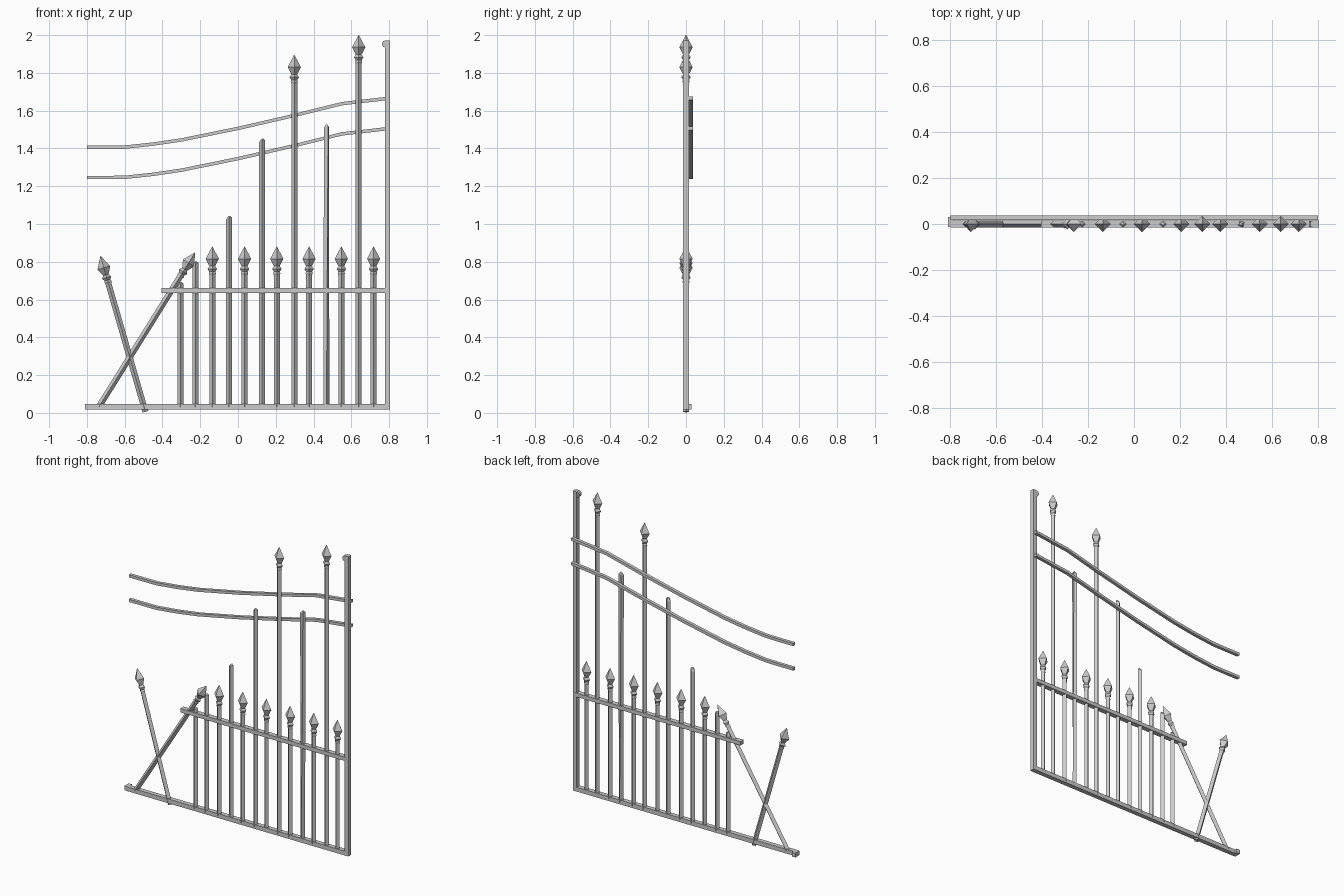
import bpy, bmesh
from math import cos, sin, pi, atan2, hypot, radians
from mathutils import Matrix, Vector

if "Cube" in bpy.data.objects:
    bpy.data.objects.remove(bpy.data.objects["Cube"])


def finish(name, bm, matrix=Matrix()):
    bm.transform(matrix)
    bmesh.ops.recalc_face_normals(bm, faces=bm.faces)
    mesh = bpy.data.meshes.new(name)
    bm.to_mesh(mesh)
    bm.free()
    ob = bpy.data.objects.new(name, mesh)
    bpy.context.collection.objects.link(ob)
    return ob


def loft(name, rings, matrix=Matrix()):
    """Skin a list of closed rings and cap both ends."""
    bm = bmesh.new()
    vs = [[bm.verts.new(p) for p in r] for r in rings]
    n = len(vs[0])
    for a, b in zip(vs, vs[1:]):
        for i in range(n):
            bm.faces.new((a[i], a[(i + 1) % n], b[(i + 1) % n], b[i]))
    bm.faces.new(vs[0])
    bm.faces.new(vs[-1])
    return finish(name, bm, matrix)


def box(name, x0, x1, y0, y1, z0, z1):
    return loft(name, [[(x, y0, z0), (x, y1, z0), (x, y1, z1), (x, y0, z1)]
                       for x in (x0, x1)])


def diamond(r, z, turn=0.0, slant=0.0):
    pts = []
    for i in range(4):
        a = turn + i * pi / 2
        pts.append((r * cos(a), r * sin(a), z + slant * cos(a + 0.6)))
    return pts


# Spear: diamond shaft, collar bead and pointed head, from base to tip (x, z)
HEAD = [(0.016, -0.150), (0.019, -0.142), (0.016, -0.132), (0.025, -0.118),
        (0.015, -0.103), (0.018, -0.098), (0.035, -0.064), (0.001, 0.0)]


def spear(name, base, tip):
    dx, dz = tip[0] - base[0], tip[1] - base[1]
    length = hypot(dx, dz)
    rings = [diamond(0.016, 0)] + [diamond(r, length + z) for r, z in HEAD]
    m = (Matrix.Translation(Vector((base[0], 0, base[1])))
         @ Matrix.Rotation(atan2(dx, dz), 4, 'Y'))
    return loft(name, rings, m)


def broken_bar(name, x, top, turn=0.0):
    return loft(name, [diamond(0.016, 0.03), diamond(0.016, top - 0.012, turn, 0.008),
                       diamond(0.006, top, turn, 0.004)],
                Matrix.Translation((x, 0, 0)))


# Frame: hinge post, straight rails and latch end
box("hinge_post", 0.778, 0.806, -0.015, 0.015, 0.018, 1.972)
box("bottom_rail", -0.80, 0.79, -0.015, 0.015, 0.018, 0.046)
box("middle_rail", -0.405, 0.79, -0.016, 0.016, 0.635, 0.660)
box("latch_end", -0.81, -0.785, -0.012, 0.030, 0.018, 0.046)

# Small curl at the head of the post
bm = bmesh.new()
bmesh.ops.create_cone(bm, cap_ends=True, segments=10, radius1=0.018, radius2=0.018, depth=0.026)
finish("post_curl", bm, Matrix.Translation((0.779, 0, 1.953)) @ Matrix.Rotation(pi / 2, 4, 'X'))

# Sweeping rails on the back
PATH = [(-0.80, 1.406), (-0.70, 1.406), (-0.60, 1.407), (-0.45, 1.423), (-0.30, 1.445), (0.0, 1.506),
        (0.30, 1.575), (0.55, 1.637), (0.802, 1.666)]
for name, drop in (("upper_curved_rail", 0.0), ("lower_curved_rail", 0.16)):
    loft(name, [[(x, 0.017, z - drop - 0.009), (x, 0.038, z - drop - 0.009),
                 (x, 0.038, z - drop + 0.009), (x, 0.017, z - drop + 0.009)] for x, z in PATH])

# Upright short spears
for i in range(6):
    x = -0.136 + 0.1708 * i
    spear("short_spear", (x, 0.03), (x, 0.88))

# Tall spears
spear("tall_spear", (0.298, 0.03), (0.298, 1.895))
spear("tall_spear", (0.639, 0.03), (0.639, 2.0))

# Snapped bars
for x, top, turn in ((-0.305, 0.69, 0), (-0.226, 0.80, 0), (-0.048, 1.04, 0),
                     (0.127, 1.45, 0), (0.468, 1.525, radians(35))):
    broken_bar("broken_bar", x, top, turn)

# Fallen spears crossing at the latch side
spear("leaning_spear", (-0.49, 0.006), (-0.728, 0.83))
spear("leaning_spear", (-0.735, 0.035), (-0.228, 0.848))
